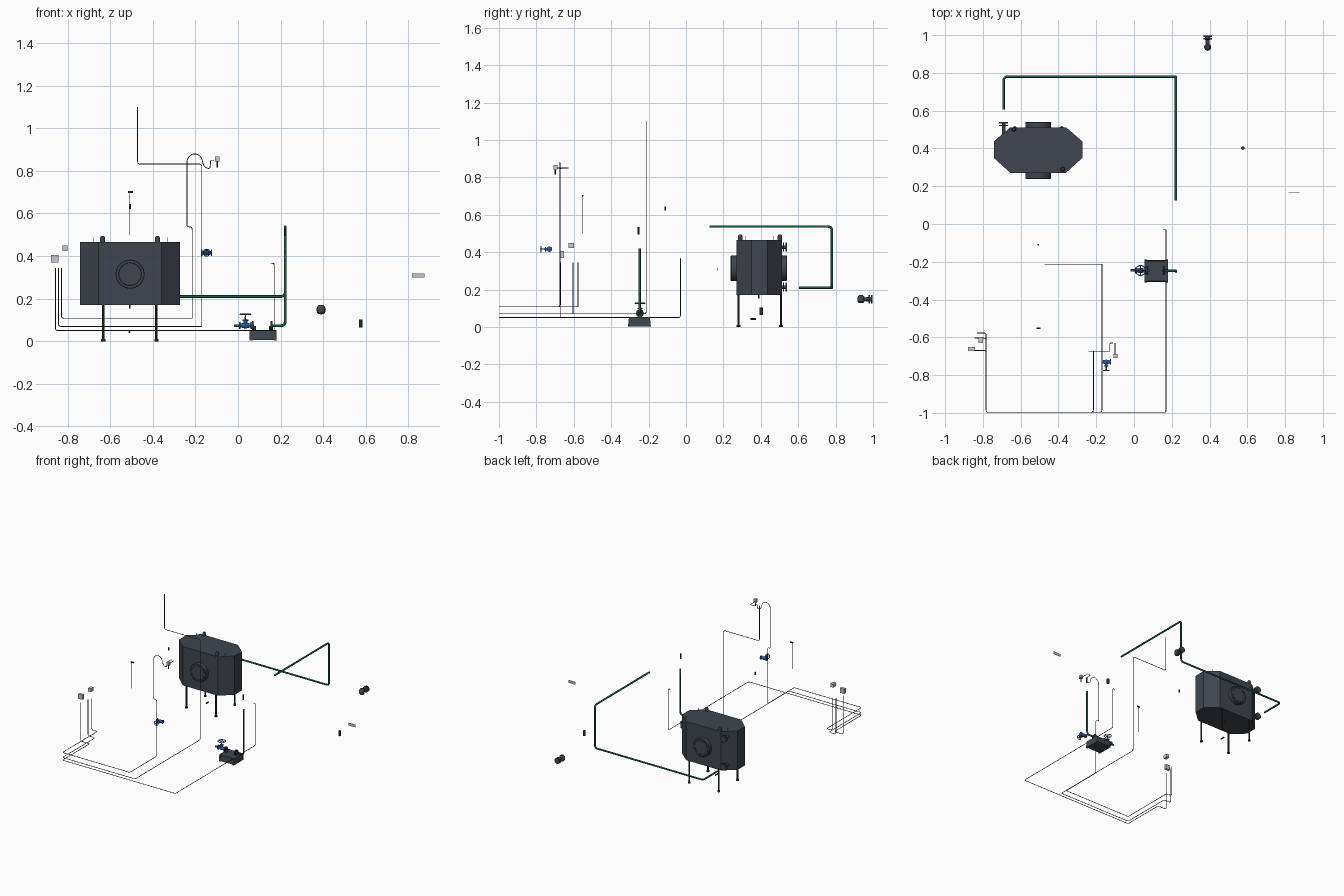
import bpy, bmesh, math
from mathutils import Vector

if "Cube" in bpy.data.objects:
    bpy.data.objects.remove(bpy.data.objects["Cube"])


def mat(name, c):
    m = bpy.data.materials.new(name)
    m.diffuse_color = (*c, 1)
    m.use_nodes = True
    m.node_tree.nodes["Principled BSDF"].inputs["Base Color"].default_value = m.diffuse_color
    return m


DARK = mat("dark_steel", (0.05, 0.062, 0.08))
BLACK = mat("black", (0.02, 0.023, 0.028))
GREEN = mat("green_pipe", (0.008, 0.13, 0.06))
BLUE = mat("valve_blue", (0.02, 0.10, 0.30))
GREY = mat("light_grey", (0.6, 0.63, 0.62))
PLATE = mat("plate_green_grey", (0.5, 0.62, 0.55))


def finish(name, bm, m, smooth=False):
    me = bpy.data.meshes.new(name)
    bmesh.ops.recalc_face_normals(bm, faces=bm.faces)
    bm.to_mesh(me)
    bm.free()
    ob = bpy.data.objects.new(name, me)
    bpy.context.collection.objects.link(ob)
    me.materials.append(m)
    if smooth:
        bpy.context.view_layer.objects.active = ob
        bpy.ops.object.select_all(action='DESELECT')
        ob.select_set(True)
        bpy.ops.object.shade_smooth_by_angle()
    return ob


def box(name, c, s, m, top=1.0):
    bm = bmesh.new()
    bmesh.ops.create_cube(bm, size=1)
    for v in bm.verts:
        k = top if v.co.z > 0 else 1
        v.co = Vector((v.co.x * s[0], v.co.y * s[1] * k, v.co.z * s[2])) + Vector(c)
    return finish(name, bm, m)


def turned(name, base, axis, profile, m, n=24):
    """Solid of revolution: profile is (radius, distance along axis)."""
    bm = bmesh.new()
    q = Vector((0, 0, 1)).rotation_difference(Vector(axis))
    rings = []
    for r, h in profile:
        rings.append([bm.verts.new(q @ Vector((r * math.cos(2 * math.pi * i / n),
                      r * math.sin(2 * math.pi * i / n), h)) + Vector(base)) for i in range(n)])
    for a, b in zip(rings, rings[1:]):
        for i in range(n):
            bm.faces.new((a[i], a[(i + 1) % n], b[(i + 1) % n], b[i]))
    bm.faces.new(rings[0][::-1])
    bm.faces.new(rings[-1])
    return finish(name, bm, m, True)


def rod(name, base, axis, r, length, m, n=16):
    return turned(name, base, axis, [(r, 0), (r, length)], m, n)


def pipe(name, pts, r, bend, m, closed=False):
    """Tube along a path with rounded corners."""
    P = [Vector(p) for p in pts]
    path = P
    if bend:
        path = [P[0]]
        for a, b, c in zip(P, P[1:], P[2:]):
            d = min(bend, (a - b).length / 2.1, (c - b).length / 2.1)
            s, e = b + (a - b).normalized() * d, b + (c - b).normalized() * d
            path += [(1 - t) ** 2 * s + 2 * t * (1 - t) * b + t * t * e for t in (0, .25, .5, .75, 1)]
        path.append(P[-1])
    cu = bpy.data.curves.new(name, 'CURVE')
    cu.dimensions = '3D'
    sp = cu.splines.new('POLY')
    sp.points.add(len(path) - 1)
    for p, co in zip(sp.points, path):
        p.co = (*co, 1)
    sp.use_cyclic_u = closed
    cu.bevel_depth, cu.bevel_resolution, cu.use_fill_caps = r, 2, True
    cu.materials.append(m)
    ob = bpy.data.objects.new(name, cu)
    bpy.context.collection.objects.link(ob)
    bpy.ops.object.select_all(action='DESELECT')
    ob.select_set(True)
    bpy.context.view_layer.objects.active = ob
    bpy.ops.object.convert(target='MESH')


# Octagonal tank body
bm = bmesh.new()
outline = [(-.655, .271), (-.36, .271), (-.273, .35), (-.273, .437),
           (-.36, .512), (-.655, .512), (-.742, .437), (-.742, .35)]
f = bm.faces.new([bm.verts.new((x, y, .17)) for x, y in outline])
ext = bmesh.ops.extrude_face_region(bm, geom=[f])["geom"]
bmesh.ops.translate(bm, verts=[v for v in ext if isinstance(v, bmesh.types.BMVert)], vec=(0, 0, .296))
finish("tank_body", bm, DARK)

# Round manway covers front and back, with an inset lid
for nm, y, s in (("front", .28, -1), ("back", .5, 1)):
    turned("tank_manway_" + nm, (-.507, y, .315), (0, s, 0),
           [(.068, 0), (.068, .038), (.065, .041), (.054, .041), (.053, .038), (.052, .041)], DARK, 40)

# Legs with feet
for x in (-.632, -.383):
    for y in (.281, .508):
        rod("tank_leg", (x, y, .008), (0, 0, 1), .006, .17, BLACK, 12)
        rod("leg_foot", (x, y, 0), (0, 0, 1), .01, .01, BLACK, 12)

# Lifting lugs, top studs and bottom drain
for x, y in ((-.636, .502), (-.378, .29)):
    turned("lifting_lug", (x, y, .462), (0, 0, 1), [(.012, 0), (.012, .024), (.007, .032)], DARK, 16)
for x, y in ((-.68, .47), (-.33, .47), (-.68, .32), (-.33, .32)):
    rod("top_stud", (x, y, .462), (0, 0, 1), .0015, .025, GREY, 8)
rod("tank_drain", (-.508, .39, .153), (0, 0, 1), .004, .02, BLACK)
rod("drain_fitting", (-.51, .345, .043), (0, 1, 0), .005, .03, BLACK)

# Flanged nozzles on the back of the tank
for z in (.427, .213):
    turned("tank_nozzle", (-.69, .455, z), (0, 1, 0),
           [(.009, 0), (.009, .063), (.024, .063), (.024, .07), (.009, .07),
            (.009, .077), (.024, .077), (.024, .084)], DARK)

# Green process pipes
pipe("supply_pipe", [(-.69, .605, .21), (-.69, .78, .21), (.222, .78, .21), (.222, .78, .537),
                     (.222, .125, .537)], .0065, .022, GREEN)
pipe("pump_riser_pipe", [(.16, -.248, .073), (.222, -.248, .073), (.222, -.248, .42)], .0065, .022, GREEN)
pipe("pump_inlet_pipe", [(-.018, -.246, .073), (.075, -.246, .073)], .0065, 0, GREEN)
rod("riser_coupling", (.222, -.254, .495), (0, 0, 1), .005, .04, BLACK)

# Skid block with end plates and pipe flanges
box("skid_block", (.117, -.249, .03), (.124, .116, .046), DARK, .92)
for x in (.062, .174):
    box("skid_end_plate", (x, -.249, .028), (.012, .122, .05), DARK, .92)
for x in (.065, .153):
    rod("skid_flange", (x, -.246, .073), (1, 0, 0), .021, .008, BLACK)
rod("skid_tube", (.155, -.246, .05), (0, 0, 1), .009, .022, DARK)
rod("skid_tube", (.075, -.246, .05), (0, 0, 1), .009, .022, DARK)


def gate_valve(name, c, up, size, wheel):
    """Blue valve: body along x, bonnet and handwheel along the 'up' axis."""
    c, u = Vector(c), Vector(up)
    k = size
    turned(name + "_body", c - Vector((.5 * k, 0, 0)), (1, 0, 0),
           [(.28 * k, 0), (.28 * k, .1 * k), (.15 * k, .1 * k), (.24 * k, .5 * k),
            (.15 * k, .9 * k), (.28 * k, .9 * k), (.28 * k, k)], BLUE)
    turned(name + "_bonnet", c, up, [(.16 * k, 0), (.14 * k, .35 * k), (.22 * k, .35 * k),
           (.22 * k, .45 * k), (.06 * k, .5 * k), (.05 * k, .95 * k)], BLUE)
    a, b = Vector((1, 0, 0)), u.cross(Vector((1, 0, 0)))
    hub = c + u * .88 * k
    ring = [hub + wheel * (a * math.cos(t * math.pi / 12) + b * math.sin(t * math.pi / 12))
            for t in range(24)]
    pipe(name + "_handwheel", ring, .045 * k, 0, BLUE, True)
    for d in (a, b):
        pipe(name + "_spoke", [hub - d * wheel, hub + d * wheel], .035 * k, 0, BLUE)


gate_valve("inlet_valve", (.035, -.246, .074), (0, 0, 1), .06, .026)
gate_valve("wall_valve", (-.147, -.73, .416), (0, -1, 0), .052, .016)

# Thin tubing runs
T = .002
pipe("tube_vent", [(-.471, -.213, 1.10), (-.471, -.213, .832), (-.17, -.213, .832), (-.17, -.213, .07),
                   (-.17, -.997, .07), (-.783, -.997, .07), (-.783, -.604, .07),
                   (-.843, -.604, .07), (-.843, -.604, .345)], T, .012, BLACK)
arch = [(-.203 - .037 * math.cos(i * math.pi / 10), -.674, .838 + .042 * math.sin(i * math.pi / 10))
        for i in range(11)]
pipe("tube_arch", [(-.829, -.577, .345), (-.829, -.577, .108), (-.783, -.577, .108), (-.783, -.997, .108),
                   (-.215, -.997, .108), (-.215, -.674, .108), (-.215, -.674, .537), (-.24, -.674, .537)]
     + arch + [(-.157, -.674, .818), (-.132, -.674, .808), (-.128, -.674, .848),
               (-.128, -.63, .85), (-.112, -.63, .85)], T, .012, BLACK)
pipe("tube_floor", [(.153, -.03, .366), (.17, -.03, .366), (.17, -.03, .05), (.17, -.997, .05),
                    (-.783, -.997, .05), (-.783, -.67, .05), (-.857, -.67, .05),
                    (-.857, -.67, .345)], T, .012, BLACK)

# Instrument boxes
box("gauge_box_left", (-.86, -.662, .387), (.036, .02, .036), GREY)
box("gauge_box_right", (-.812, -.614, .436), (.024, .03, .026), GREY)
box("transmitter_box", (-.098, -.698, .855), (.02, .022, .024), GREY)
rod("transmitter_stem", (-.098, -.698, .816), (0, 0, 1), .004, .03, BLACK, 10)
rod("transmitter_port", (-.1, -.69, .85), (0, 1, 0), .002, .06, BLACK, 10)

# Stray probes and fittings
rod("probe_stem", (-.511, -.555, .5), (0, 0, 1), .0018, .2, BLACK, 10)
box("probe_cap", (-.505, -.553, .701), (.022, .008, .008), BLACK)
rod("small_sensor", (-.507, -.11, .622), (0, 0, 1), .0045, .022, BLACK, 10)
rod("small_fitting", (.576, .402, .065), (0, 0, 1), .009, .038, BLACK)
box("name_plate", (.846, .166, .309), (.058, .003, .02), PLATE)

# Flanged trap at the back right
turned("trap_body", (.39, .935, .148), (0, 1, 0),
       [(.008, 0), (.011, .03), (.011, .04), (.022, .042), (.022, .049), (.013, .049),
        (.013, .054), (.022, .054), (.022, .062)], DARK)
turned("trap_bowl", (.39, .936, .127), (0, 0, 1),
       [(.012, 0), (.019, .008), (.019, .032), (.016, .038), (.010, .044)], DARK)
